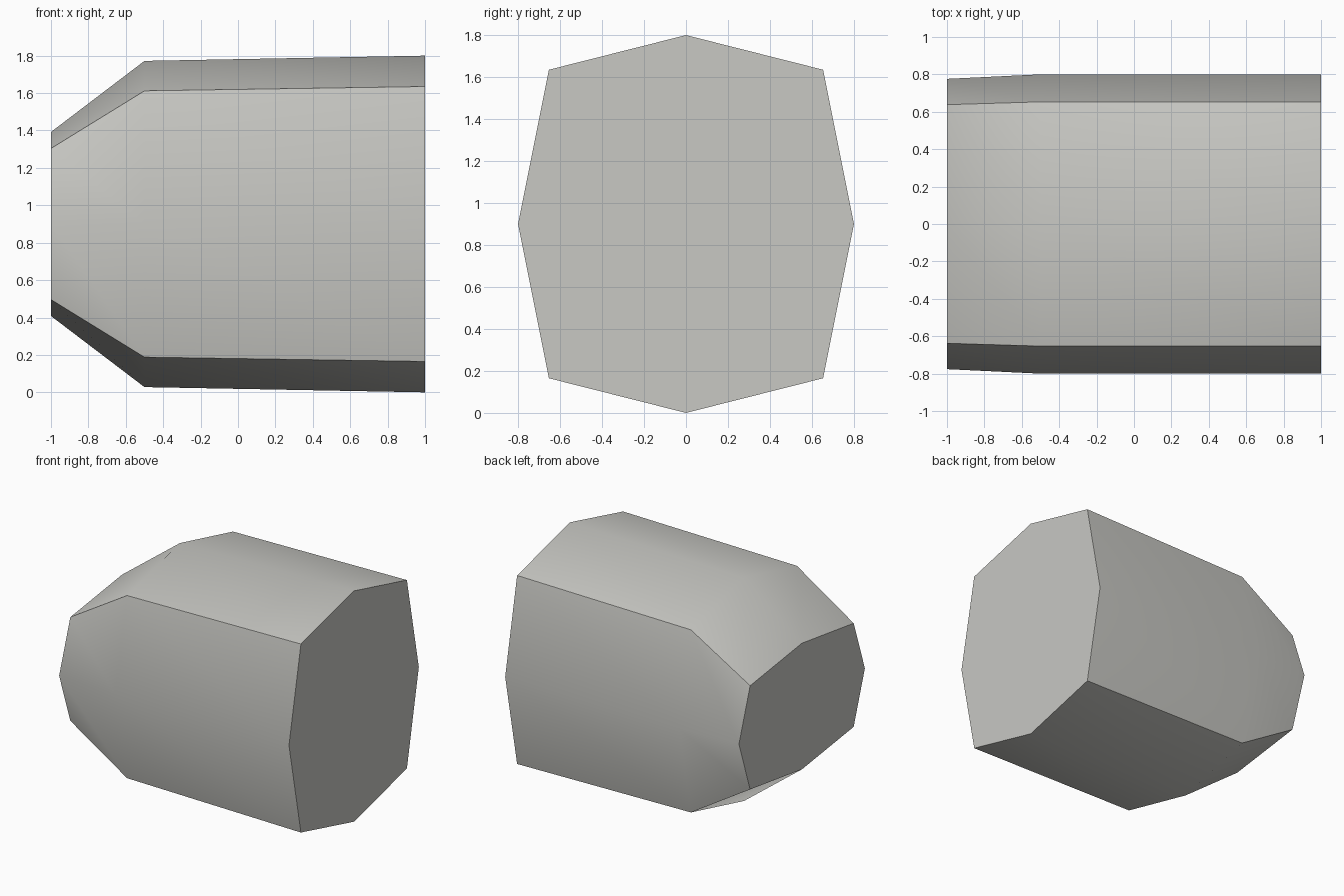
import bpy, bmesh, math

if "Cube" in bpy.data.objects:
    bpy.data.objects.remove(bpy.data.objects["Cube"])

grey = bpy.data.materials.new("warm grey")
grey.diffuse_color = (0.58, 0.58, 0.55, 1)
grey.use_nodes = True
grey.node_tree.nodes["Principled BSDF"].inputs["Base Color"].default_value = grey.diffuse_color

# Cross-sections: x, half width, corner half width, half height, corner half height
SECTIONS = [
    (-1.0, 0.776, 0.638, 0.492, 0.404),
    (-0.5, 0.80, 0.653, 0.872, 0.712),
    (1.0, 0.80, 0.653, 0.90, 0.735),
]
CENTRE_Z = 0.90

# Eight-sided body lofted through the sections
bm = bmesh.new()
rings = []
for x, w, cw, h, ch in SECTIONS:
    outline = [(w, 0), (cw, ch), (0, h), (-cw, ch),
               (-w, 0), (-cw, -ch), (0, -h), (cw, -ch)]
    rings.append([bm.verts.new((x, y, CENTRE_Z + z)) for y, z in outline])
for a, b in zip(rings, rings[1:]):
    for i in range(8):
        j = (i + 1) % 8
        bm.faces.new((a[i], a[j], b[j], b[i]))

# Flat end caps
bm.faces.new(rings[0])
bm.faces.new(rings[-1])
bmesh.ops.recalc_face_normals(bm, faces=bm.faces)

mesh = bpy.data.meshes.new("body")
bm.to_mesh(mesh)
bm.free()
mesh.materials.append(grey)
body = bpy.data.objects.new("body", mesh)
bpy.context.collection.objects.link(body)

# Smooth panels, sharp corner edges and caps
bpy.context.view_layer.objects.active = body
body.select_set(True)
bpy.ops.object.shade_smooth_by_angle(angle=math.radians(45))
